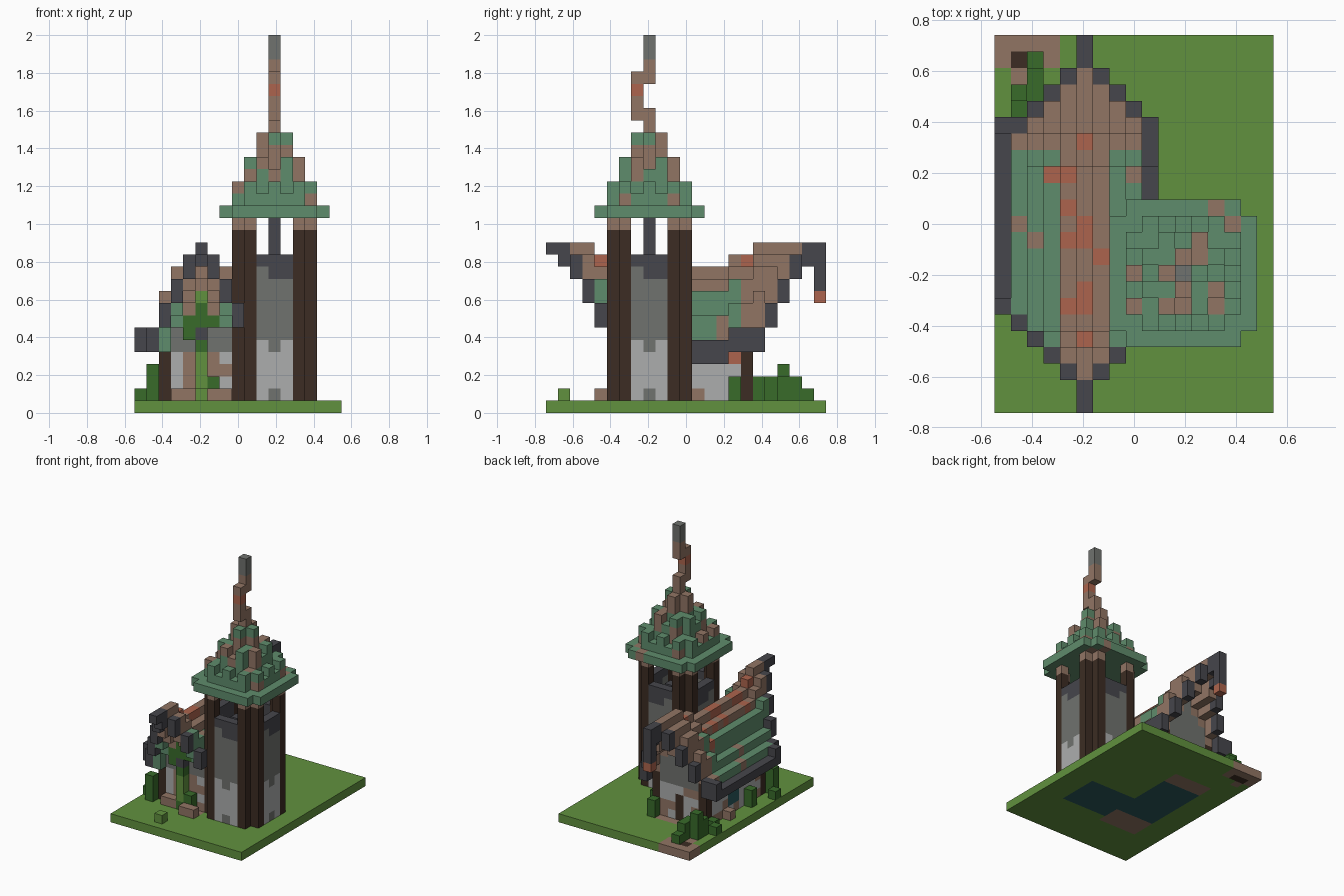
import bpy, bmesh, random
from mathutils import Vector

random.seed(4)
if "Cube" in bpy.data.objects:
    bpy.data.objects.remove(bpy.data.objects["Cube"])

NX, NY, NZ = 17, 23, 31
S = 2 / NZ                      # size of one block

# Palette, given as sRGB bytes
PALETTE = {
    "grass": (97, 145, 62), "roof_green": (95, 140, 108), "clay_brown": (145, 117, 100),
    "slate": (70, 70, 76), "grey_stone": (112, 114, 110), "pale_plaster": (172, 174, 174),
    "dark_timber": (60, 44, 35), "leaf_green": (56, 107, 42), "terracotta": (172, 100, 77),
    "deep_teal": (42, 88, 92),
}
MATS = {}
for name, rgb in PALETTE.items():
    mat = bpy.data.materials.new(name)
    mat.use_nodes = True
    col = [((c / 255 + 0.055) / 1.055) ** 2.4 for c in rgb] + [1]
    mat.diffuse_color = col
    bsdf = mat.node_tree.nodes["Principled BSDF"]
    bsdf.inputs["Base Color"].default_value = col
    bsdf.inputs["Roughness"].default_value = 0.9
    MATS[name] = mat


def fill(part, xs, ys, zs, colour):
    """Fill inclusive block ranges with one colour."""
    for i in range(xs[0], xs[1] + 1):
        for j in range(ys[0], ys[1] + 1):
            for k in range(zs[0], zs[1] + 1):
                part[i, j, k] = colour


def column(part, i, j, bottom, top, colour):
    fill(part, (i, i), (j, j), (bottom, top), colour)


def build(name, part):
    """Turn a block dictionary into a mesh made of its outer faces only."""
    bm = bmesh.new()
    verts = {}
    used = sorted(set(part.values()))
    for cell, colour in part.items():
        for axis in range(3):
            u, v = (axis + 1) % 3, (axis + 2) % 3
            for side in (0, 1):
                near = list(cell)
                near[axis] += 2 * side - 1
                if tuple(near) in part:
                    continue
                ring = []
                for a, b in ((0, 0), (1, 0), (1, 1), (0, 1)):
                    p = list(cell)
                    p[axis] += side
                    p[u] += a
                    p[v] += b
                    p = tuple(p)
                    if p not in verts:
                        verts[p] = bm.verts.new(Vector((p[0] - NX / 2, p[1] - NY / 2, p[2])) * S)
                    ring.append(verts[p])
                face = bm.faces.new(ring if side else ring[::-1])
                face.material_index = used.index(colour)
    mesh = bpy.data.meshes.new(name)
    bm.to_mesh(mesh)
    bm.free()
    for colour in used:
        mesh.materials.append(MATS[colour])
    obj = bpy.data.objects.new(name, mesh)
    bpy.context.collection.objects.link(obj)


# Ground slab with floors and a dirt corner
ground = {}
fill(ground, (0, NX - 1), (0, NY - 1), (0, 0), "grass")
fill(ground, (3, 7), (5, 17), (0, 0), "clay_brown")
fill(ground, (3, 7), (8, 15), (0, 0), "deep_teal")
fill(ground, (8, 13), (6, 10), (0, 0), "deep_teal")
fill(ground, (0, 3), (22, 22), (0, 0), "clay_brown")
fill(ground, (1, 2), (21, 21), (0, 0), "dark_timber")
for i, j in ((0, 21), (3, 21), (1, 20)):
    ground[i, j, 0] = "clay_brown"
build("ground", ground)

# Tower: four walls around the centre, stepped corner posts
CX, CY = 11, 8
walls, posts = {}, {}
for t in (-1, 0, 1):
    for k in range(1, 13):
        if k <= (4 if t == 0 else 5):
            colour = "pale_plaster"
        elif k == 12 or (k == 11 and t >= 0):
            colour = "slate"
        else:
            colour = "grey_stone"
        if t == 0 and k == 1:
            colour = "grey_stone"
        for side in (-3, 3):
            walls[CX + t, CY + side, k] = colour
            walls[CX + side, CY + t, k] = colour
for sx in (-1, 1):
    for sy in (-1, 1):
        for a, b in ((2, 3), (3, 2)):
            column(posts, CX + a * sx, CY + b * sy, 1, 14, "dark_timber")
            column(posts, CX + a * sx, CY + b * sy, 15, 15, "clay_brown")
build("tower_walls", walls)
build("tower_posts", posts)

# Bell hanging inside the tower
bell = {}
column(bell, CX, CY, 10, 15, "slate")
for a, b in ((1, 0), (-1, 0), (0, 1), (0, -1)):
    column(bell, CX + a, CY + b, 10, 11, "slate")
build("bell", bell)

# Tower roof: eave plate, then tiers whose upper course is crenellated
tower_roof = {}
tiers = {17: 13, 18: 13, 19: 5, 20: 5, 21: 1, 22: 1}
for dx in range(-4, 5):
    for dy in range(-4, 5):
        if abs(dx) + abs(dy) < 8:
            tower_roof[CX + dx, CY + dy, 16] = "roof_green"
        r = dx * dx + dy * dy
        for k, limit in tiers.items():
            outer = r > {13: 8, 5: 2, 1: 1}[limit]
            if r > limit or (outer and k % 2 == 0 and (dx + dy) % 2 == 0):
                continue
            brown = random.random() < (0.12 if k < 19 else 0.3 if k < 21 else 0.65)
            tower_roof[CX + dx, CY + dy, k] = "clay_brown" if brown else "roof_green"
tower_roof[13, 12, 16] = tower_roof[14, 11, 16] = "clay_brown"
build("tower_roof", tower_roof)

# Crooked finial
finial = {}
column(finial, CX, CY, 23, 24, "clay_brown")
column(finial, CX, CY - 1, 24, 27, "clay_brown")
column(finial, CX, CY, 27, 28, "clay_brown")
column(finial, CX, CY, 29, 30, "grey_stone")
finial[CX, CY - 1, 26] = "terracotta"
build("finial", finial)

# House roof: sagging ridge, swept-out gable verges, dark eaves
RIDGE = 5
VERGE_TOP = (13, 12, 10, 8, 6, 6)
SLOPE_TOP = (13, 12, 11, 9, 7, 6)
TILES = {(5, 16), (4, 14), (4, 12), (5, 11), (5, 10), (4, 10), (4, 6), (5, 6), (5, 7), (5, 4), (3, 14), (6, 9)}


def sag(j):
    return 0 if j <= 3 or j >= 17 else 1 if j in (4, 15, 16) else 2


roof = {}
for i in range(0, 10):
    d = abs(i - RIDGE)
    first, last = d + 1, (17 if d == 5 else 21 - d)
    for j in range(first, last + 1):
        if i >= 8 and 5 <= j <= 11:        # room for the tower
            continue
        if j in (first, last):
            top, colour, thick = VERGE_TOP[d], "slate", 2
        else:
            drop = min(sag(j), 1) if i <= 1 else sag(j)
            top, thick = SLOPE_TOP[d] - drop, 3 if 0 < d < 4 else 2
            if i in (0, 9):
                colour, thick = "slate", 2 if i else 1
            elif d <= 1 or j >= 16:
                colour = "clay_brown"
            else:
                colour = "clay_brown" if random.random() < 0.1 else "roof_green"
        column(roof, i, j, top - thick + 1, top, colour)
        if (i, j) in TILES:
            roof[i, j, top] = "terracotta"
roof[RIDGE, 0, 13] = roof[RIDGE, 22, 13] = "slate"
build("house_roof", roof)

# Lantern hanging from the rear ridge tip
lantern = {}
column(lantern, RIDGE, 22, 10, 12, "slate")
lantern[RIDGE, 22, 9] = "terracotta"
build("hanging_lantern", lantern)

# House walls with corner posts, reaching up to the roof underside
house, timbers = {}, {}
for i in range(2, 9):
    for j in range(6, 17):
        if i not in (2, 8) and j not in (6, 16):
            continue
        if i == 8 and j <= 11:
            continue
        if i in (2, 8) and j in (6, 16):
            column(timbers, i, j, 1, 5, "dark_timber")
            continue
        top = SLOPE_TOP[abs(i - RIDGE)] - sag(j) - (1 if i == RIDGE else 2)
        for k in range(1, top):
            pick = random.random()
            if k == 1 and pick < 0.5:
                colour = "clay_brown"
            elif k > 4:
                colour = "grey_stone"
            else:
                colour = "clay_brown" if pick < 0.2 else "pale_plaster"
            house[i, j, k] = colour
# Windows, door and wall lamp
fill(house, (2, 2), (11, 12), (2, 3), "deep_teal")
fill(house, (4, 4), (6, 6), (3, 4), "clay_brown")
fill(house, (6, 6), (6, 6), (3, 4), "clay_brown")
fill(house, (5, 5), (16, 16), (1, 3), "dark_timber")
house[8, 15, 4] = "terracotta"
build("house_walls", house)
build("house_posts", timbers)

# Ivy climbing the front gable
ivy = {}
column(ivy, 5, 5, 1, 5, "leaf_green")
fill(ivy, (3, 6), (5, 5), (7, 8), "leaf_green")
fill(ivy, (4, 6), (5, 5), (9, 9), "leaf_green")
column(ivy, 4, 5, 6, 6, "leaf_green")
column(ivy, 5, 5, 9, 10, "grass")
column(ivy, 5, 5, 2, 4, "grass")
column(ivy, 5, 5, 6, 6, "slate")
ivy[4, 5, 9] = "pale_plaster"
build("front_ivy", ivy)

# Step stones, shrubs and grass tuft
stones = {(i, j, 1): "clay_brown" for i, j in ((3, 5), (4, 5), (6, 4), (7, 4), (2, 10), (1, 13), (8, 14))}
build("stones", stones)
shrubs = {}
for i, j, h in ((0, 17, 1), (1, 18, 2), (1, 19, 3), (2, 19, 2), (2, 20, 2), (2, 21, 1),
                (0, 6, 1), (1, 5, 3), (6, 5, 2), (1, 16, 1), (1, 9, 2), (8, 17, 2), (9, 15, 2)):
    column(shrubs, i, j, 1, h, "leaf_green")
build("shrubs", shrubs)
build("grass_tuft", {(5, 1, 1): "grass"})
